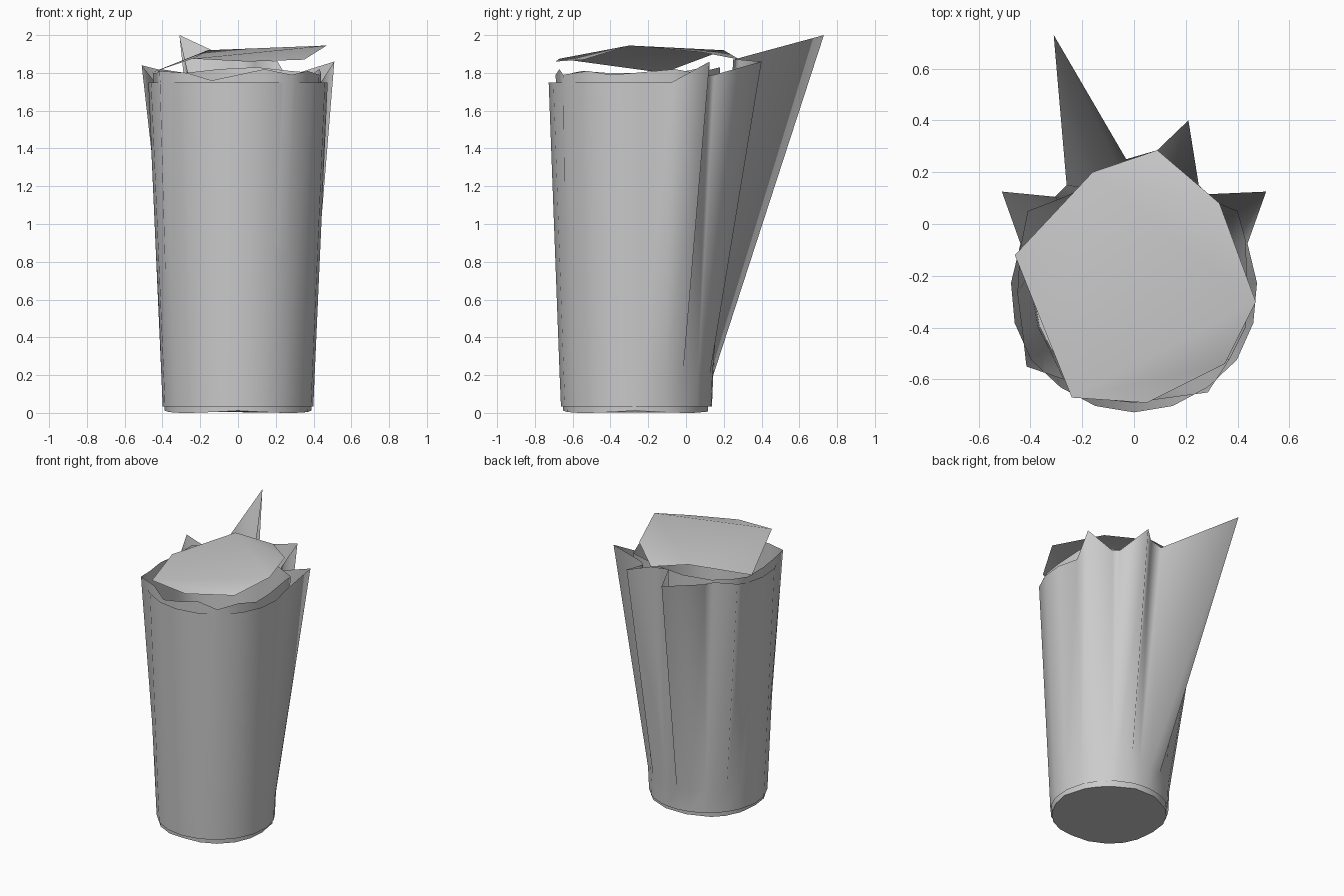
import bpy, bmesh, math
from math import cos, sin, radians, atan2

if "Cube" in bpy.data.objects:
    bpy.data.objects.remove(bpy.data.objects["Cube"])

CY = -0.262  # y of the container's axis


def finish(name, bm, angle):
    me = bpy.data.meshes.new(name)
    bm.to_mesh(me)
    bm.free()
    ob = bpy.data.objects.new(name, me)
    bpy.context.collection.objects.link(ob)
    bpy.context.view_layer.objects.active = ob
    ob.select_set(True)
    bpy.ops.object.shade_smooth_by_angle(angle=radians(angle))
    ob.select_set(False)
    return ob


def polar(r, a, z):
    return (r * cos(a), CY + r * sin(a), z)


def shell(name, rim, base, floor, angle):
    """Wall from base rings (radius, z) up to an irregular rim, optional floor."""
    bm = bmesh.new()
    angles = [atan2(y - CY, x) for x, y, z in rim]
    rings = []
    for r, z in base:
        # the floor edge is slightly wavy
        wave = 0.012 if z == 0 else 0
        rings.append([bm.verts.new(polar(r, a, z + wave * (1 - abs(sin(2 * a)))))
                      for a in angles])
    rings.append([bm.verts.new(p) for p in rim])
    n = len(rim)
    for lo, hi in zip(rings, rings[1:]):
        for i in range(n):
            j = (i + 1) % n
            bm.faces.new((lo[i], lo[j], hi[j]))
            bm.faces.new((lo[i], hi[j], hi[i]))
    if floor:
        bm.faces.new(rings[0][::-1])
    return finish(name, bm, angle)


# Outer wall: even rim at the front, rim pulled out into long spikes at the back
spikes = [(0.51, 0.125, 1.86), (0.285, 0.115, 1.79), (0.25, 0.15, 1.79),
          (0.21, 0.40, 1.86), (0.09, 0.285, 1.87), (-0.03, 0.25, 1.87),
          (-0.31, 0.73, 2.0), (-0.26, 0.15, 1.78), (-0.305, 0.105, 1.79),
          (-0.51, 0.125, 1.84)]
front = [polar(0.465 if 3 < i < 9 else 0.476, radians(157 + 226 * i / 12), 1.75)
         for i in range(13)]
shell("outer_wall", spikes + front, [(0.40, 0.035), (0.407, 0.2)], False, 85)

# Inner liner: crumpled, uneven rim just above the outer rim, closed at the floor
liner = [(0.44, -0.27, 1.80), (0.43, -0.06, 1.82), (0.40, 0.05, 1.80),
         (0.28, 0.10, 1.81), (0.10, 0.18, 1.83), (-0.10, 0.18, 1.82),
         (-0.28, 0.10, 1.80), (-0.41, 0.05, 1.82), (-0.44, -0.10, 1.79),
         (-0.45, -0.27, 1.80), (-0.43, -0.42, 1.80), (-0.415, -0.55, 1.81),
         (-0.27, -0.60, 1.80), (-0.14, -0.675, 1.76), (0.0, -0.69, 1.79),
         (0.14, -0.67, 1.82), (0.285, -0.65, 1.79), (0.37, -0.52, 1.81),
         (0.43, -0.40, 1.79)]
shell("inner_liner", liner, [(0.388, 0.0), (0.394, 0.2)], True, 65)

# Loose, bent cover floating over the opening
bm = bmesh.new()
v = [bm.verts.new(p) for p in
     [(-0.46, -0.12, 1.80), (-0.24, -0.67, 1.875), (0.05, -0.69, 1.86),
      (0.35, -0.54, 1.87), (0.47, -0.30, 1.945), (0.33, 0.08, 1.91),
      (0.09, 0.285, 1.87), (-0.16, 0.20, 1.92)]]
for face in ((0, 1, 7), (1, 2, 3), (1, 3, 4), (1, 4, 7), (4, 5, 7), (5, 6, 7)):
    bm.faces.new([v[i] for i in face])
finish("loose_cover", bm, 35)
